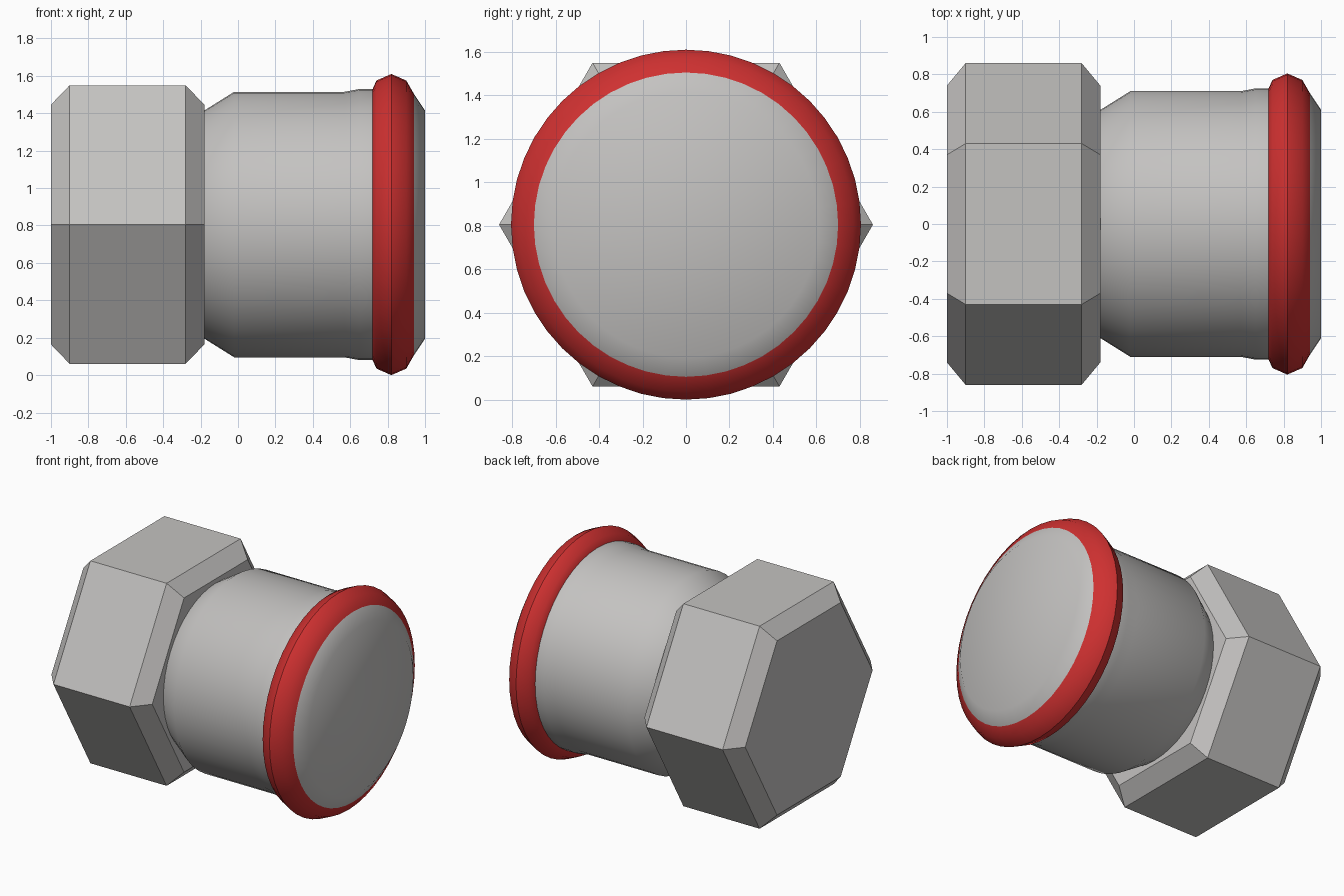
import bpy, bmesh, math

old = bpy.data.objects.get("Cube")
if old:
    bpy.data.objects.remove(old, do_unlink=True)

AXIS_Z = 0.805


def material(name, color):
    m = bpy.data.materials.new(name)
    m.use_nodes = True
    m.diffuse_color = color
    bsdf = m.node_tree.nodes["Principled BSDF"]
    bsdf.inputs["Base Color"].default_value = color
    bsdf.inputs["Roughness"].default_value = 0.5
    return m


def revolve(name, profile, sides, mat, smooth_angle=None, caps=True):
    """Turn (x, radius) pairs around the horizontal x axis."""
    bm = bmesh.new()
    rings = []
    for x, r in profile:
        ring = []
        for i in range(sides):
            a = math.tau * i / sides
            ring.append(bm.verts.new((x, r * math.cos(a), r * math.sin(a))))
        rings.append(ring)
    for a, b in zip(rings, rings[1:]):
        for i in range(sides):
            j = (i + 1) % sides
            bm.faces.new((a[i], a[j], b[j], b[i]))
    if caps:
        bm.faces.new(rings[0])
        bm.faces.new(rings[-1])
    bmesh.ops.recalc_face_normals(bm, faces=bm.faces)
    mesh = bpy.data.meshes.new(name)
    bm.to_mesh(mesh)
    bm.free()
    mesh.materials.append(mat)
    obj = bpy.data.objects.new(name, mesh)
    obj.location.z = AXIS_Z
    bpy.context.collection.objects.link(obj)
    if smooth_angle:
        bpy.ops.object.select_all(action="DESELECT")
        obj.select_set(True)
        bpy.context.view_layer.objects.active = obj
        bpy.ops.object.shade_smooth_by_angle(angle=math.radians(smooth_angle))
    return obj


steel = material("steel grey", (0.55, 0.54, 0.53, 1))
red = material("seal red", (0.62, 0.03, 0.03, 1))

# Chamfered hexagonal nut, corners pointing front and back
revolve("hex_nut", [(-1, 0.74), (-0.9, 0.86), (-0.28, 0.86), (-0.18, 0.74)], 6, steel)

# Sleeve with a tapered shoulder and slight flare
revolve("sleeve", [(-0.18, 0.61), (-0.02, 0.71), (0.57, 0.71), (0.65, 0.725),
                   (0.72, 0.725)], 48, steel, 40)

# Ridged seal ring
revolve("seal_ring", [(0.72, 0.725), (0.74, 0.77), (0.82, 0.805), (0.90, 0.77),
                      (0.94, 0.70)], 48, red, 45, caps=False)

# Softly tapered end cap
revolve("end_cap", [(0.94, 0.70), (1.0, 0.61)], 48, steel, 40, caps=True)
